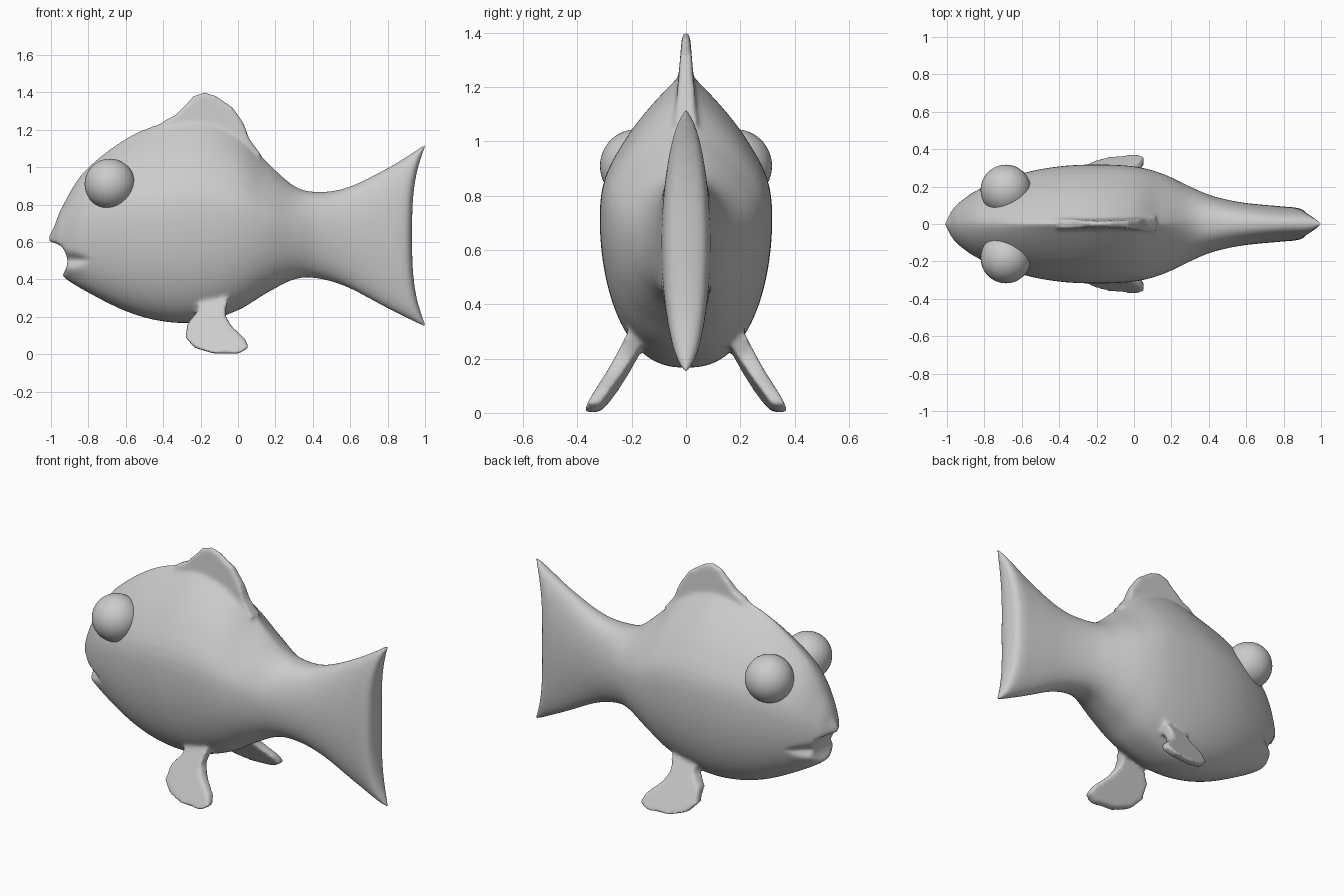
import bpy, bmesh, math

if "Cube" in bpy.data.objects:
    bpy.data.objects.remove(bpy.data.objects["Cube"])

# Body stations: mid x, x at top/bottom tips, low z, high z, half width
STATIONS = [
    (-1.01, -1.01, .57, .64, 0), (-.985, -.985, .50, .68, .055),
    (-.94, -.94, .42, .79, .11), (-.82, -.82, .34, .98, .19),
    (-.6, -.6, .23, 1.155, .27), (-.4, -.4, .175, 1.24, .308),
    (-.2, -.2, .172, 1.265, .318), (0, 0, .235, 1.19, .308),
    (.15, .15, .325, 1.035, .27), (.3, .3, .4, .9, .2),
    (.42, .42, .406, .868, .15), (.58, .58, .36, .89, .115),
    (.78, .78, .255, .985, .095), (.88, .93, .18, 1.075, .085),
    (.92, .99, .150, 1.118, .06), (.932, 1.012, .146, 1.124, 0)]
SUB, SIDES = 6, 64


def ramp(x, a, b):
    t = min(max((x - a) / (b - a), 0), 1)
    return t * t * (3 - 2 * t)


def new_object(name, bm):
    bmesh.ops.recalc_face_normals(bm, faces=bm.faces)
    mesh = bpy.data.meshes.new(name)
    bm.to_mesh(mesh)
    bm.free()
    ob = bpy.data.objects.new(name, mesh)
    bpy.context.collection.objects.link(ob)
    return ob


def spline(p0, p1, p2, p3, t):
    return [.5 * (2 * b + (c - a) * t + (2 * a - 5 * b + 4 * c - d) * t * t
                  + (3 * b - a - 3 * c + d) * t ** 3)
            for a, b, c, d in zip(p0, p1, p2, p3)]


def loft(name):
    rows = []
    last = len(STATIONS) - 1
    for i in range(last):
        quad = [STATIONS[min(max(i + k, 0), last)] for k in (-1, 0, 1, 2)]
        rows += [spline(*quad, s / SUB) for s in range(SUB)]
    rows.append(STATIONS[-1])
    bm = bmesh.new()
    rings = []
    for xm, xt, lo, hi, hw in rows:
        # section roundness: pointed back, flat belly, full tail lobes
        tail = ramp(xm, 0, .45)
        back = 1.2 + .95 * ramp(xm, -1, -.35)
        ring = []
        for k in range(SIDES):
            a = 2 * math.pi * k / SIDES
            c, s = math.cos(a), math.sin(a)
            p = 1 + (back - 1) * ramp(s, 0, .5) if s > 0 else .82
            p = p * (1 - tail) + .85 * tail
            y = max(hw, 0) * math.copysign(abs(c) ** p, c)
            ring.append(bm.verts.new((xm + (xt - xm) * abs(s) ** 3, y,
                                      (lo + hi) / 2 + (hi - lo) / 2 * s)))
        rings.append(ring)
    for r, q in zip(rings, rings[1:]):
        for k in range(SIDES):
            j = (k + 1) % SIDES
            bm.faces.new((r[k], r[j], q[j], q[k]))
    bmesh.ops.remove_doubles(bm, verts=bm.verts, dist=1e-4)
    return new_object(name, bm)


def plate(name, profile, half, y_at=lambda x, z: 0):
    """Extruded x-z outline; half(z) is the thickness, y_at the lean."""
    bm = bmesh.new()
    a, b = [[bm.verts.new((x, y_at(x, z) + s * half(z), z)) for x, z in profile]
            for s in (-1, 1)]
    n = len(profile)
    bm.faces.new(a)
    bm.faces.new(b[::-1])
    for i in range(n):
        j = (i + 1) % n
        bm.faces.new((a[i], b[i], b[j], a[j]))
    return new_object(name, bm)


def apply(ob, kind, **settings):
    mod = ob.modifiers.new(kind.lower(), kind)
    for key, value in settings.items():
        setattr(mod, key, value)
    bpy.context.view_layer.objects.active = ob
    bpy.ops.object.modifier_apply(modifier=mod.name)


def combine(ob, other, operation):
    apply(ob, 'BOOLEAN', object=other, operation=operation, solver='EXACT')
    bpy.data.objects.remove(other)


body = loft("fish_body")

# Open mouth
combine(body, plate("mouth_cutter", [
    (-1.1, .60), (-.98, .597), (-.94, .575), (-.918, .535), (-.91, .49),
    (-.922, .45), (-.95, .405), (-1.1, .3)], lambda z: .4), 'DIFFERENCE')

# Dorsal fin, thinning upwards
combine(body, plate("dorsal_fin", [
    (-.44, 1.15), (-.4, 1.245), (-.33, 1.28), (-.28, 1.335), (-.24, 1.38),
    (-.18, 1.4), (-.12, 1.384), (-.03, 1.32), (.03, 1.235), (.06, 1.15),
    (.12, 1.07), (.1, .95), (-.4, .95)],
    lambda z: .014 + .085 * (1.4 - z)), 'UNION')

# Pair of lower fins, splayed outwards
LOWER_FIN = [(-.2, .32), (-.215, .23), (-.27, .165), (-.28, .09), (-.235, .035),
             (-.13, .003), (0, .001), (.06, .035), (.035, .085), (-.035, .15),
             (-.07, .21), (-.05, .32)]
for side in (-1, 1):
    combine(body, plate(
        "lower_fin", LOWER_FIN, lambda z: .026 + .05 * z,
        lambda x, z: side * (.326 - .58 * (z - .03) + .1 * (x + .1))), 'UNION')

# Blend everything into one soft skin
apply(body, 'REMESH', mode='VOXEL', voxel_size=.01)
apply(body, 'SMOOTH', factor=.5, iterations=14)

# Mouth crease running back along both cheeks
for v in body.data.vertices:
    x, y, z = v.co
    fade = ramp(-x, .77, .93)
    width = .012 + .02 * fade
    v.co.y -= y * .28 * fade * math.exp(-((z - .505) / width) ** 2)
    v.co.y += y * .07 * fade * math.exp(-((z - .45) / .03) ** 2)
body.data.shade_smooth()

# Bulging eyes
for side, label in ((-1, "right"), (1, "left")):
    bm = bmesh.new()
    bmesh.ops.create_uvsphere(bm, u_segments=48, v_segments=24, radius=.135)
    eye = new_object(label + "_eye", bm)
    eye.location = (-.685, side * .182, .91)
    eye.data.shade_smooth()
